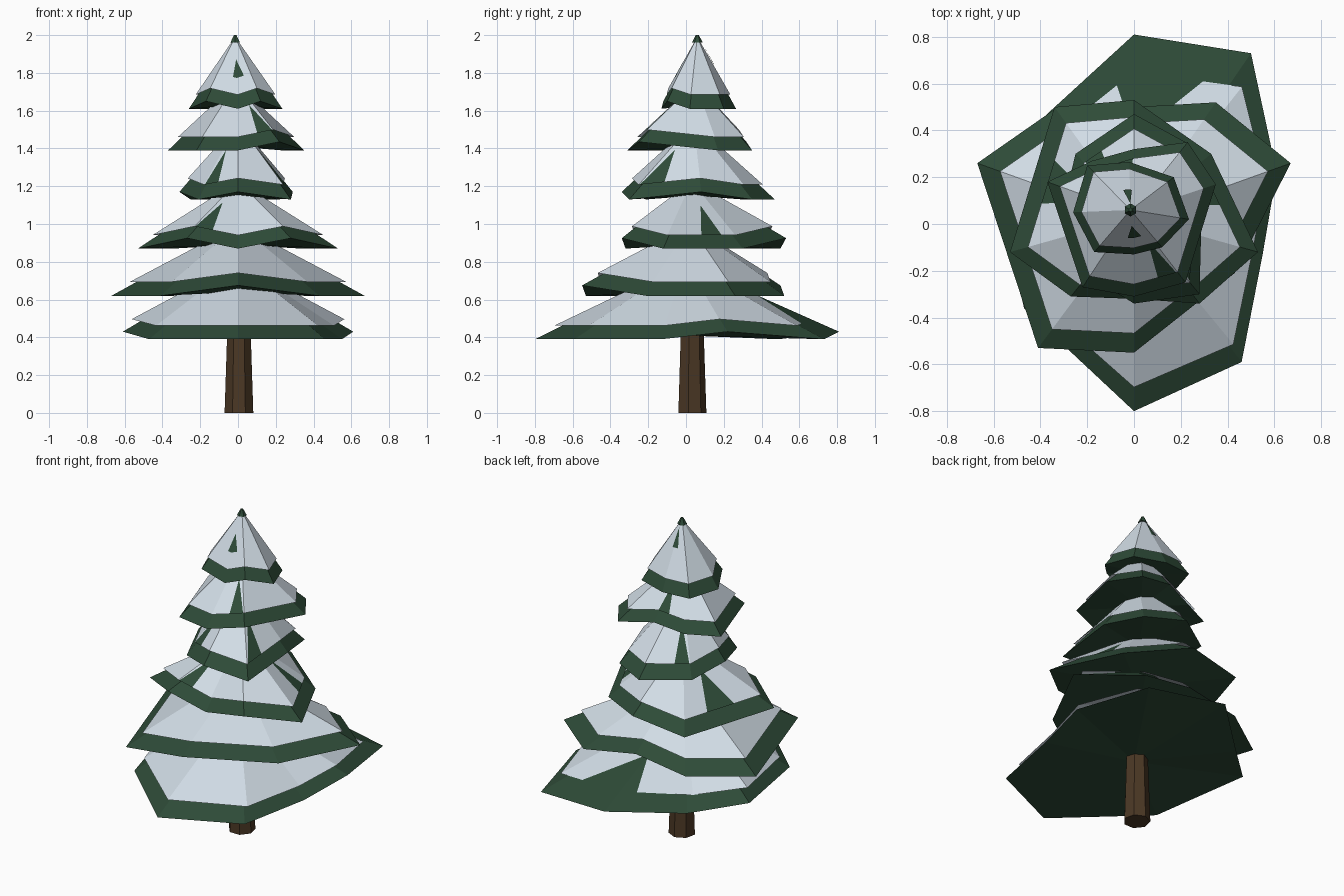
import bpy, bmesh
from mathutils import Vector

if "Cube" in bpy.data.objects:
    bpy.data.objects.remove(bpy.data.objects["Cube"])


def material(name, rgb):
    m = bpy.data.materials.new(name)
    m.diffuse_color = (*rgb, 1)
    m.use_nodes = True
    m.node_tree.nodes["Principled BSDF"].inputs["Base Color"].default_value = m.diffuse_color
    return m


GREEN = material("pine_green", (0.027, 0.070, 0.039))
SNOW = material("snow_white", (0.64, 0.72, 0.79))
BARK = material("bark_brown", (0.070, 0.039, 0.018))


def make_object(name, bm, mats):
    me = bpy.data.meshes.new(name)
    bm.to_mesh(me)
    bm.free()
    for m in mats:
        me.materials.append(m)
    ob = bpy.data.objects.new(name, me)
    bpy.context.collection.objects.link(ob)
    return ob


def branch_cone(name, rim, apex, base_z):
    """Closed faceted cone over an uneven rim."""
    bm = bmesh.new()
    top = bm.verts.new(apex)
    low = bm.verts.new((apex.x, apex.y, base_z + 0.02))
    ring = [bm.verts.new(p) for p in rim]
    for i, a in enumerate(ring):
        b = ring[(i + 1) % len(ring)]
        bm.faces.new((top, a, b))
        bm.faces.new((low, b, a))
    make_object(name, bm, [GREEN])


def snow_cap(name, rim, apex, spikes):
    """Thin snow sheet; spikes maps a sector to the green wedge's span on its edge."""
    bm = bmesh.new()
    top = bm.verts.new(apex)
    ring = [bm.verts.new(p) for p in rim]
    for i, a in enumerate(ring):
        b = ring[(i + 1) % len(ring)]
        if i in spikes:
            s, e = spikes[i]
            p, q = (bm.verts.new(a.co.lerp(b.co, t)) for t in (s, e))
            tip = bm.verts.new(apex.lerp(a.co.lerp(b.co, (s + e) / 2), 0.45))
            bm.faces.new((top, a, p, tip))
            bm.faces.new((top, tip, q, b))
            bm.faces.new((tip, p, q)).material_index = 1
        else:
            bm.faces.new((top, a, b))
    make_object(name, bm, [SNOW, GREEN])


def tier(n, z, apex, raised, rise, spikes, outline, widen=(1, 1, 1), lift=0.02):
    """Branch cone plus its snow; widen scales the snow sideways, front and back."""
    apex = Vector(apex)
    rim = [Vector((x, y, z + (rise if i in raised else 0)))
           for i, (x, y) in enumerate(outline)]
    branch_cone(f"branch_tier_{n}", rim, apex, z)
    snow = []
    for p in rim:
        q = apex.lerp(p, 0.855)
        q.x *= widen[0]
        q.y *= widen[1] if q.y < 0 else widen[2]
        q.z += lift
        snow.append(q)
    top = apex + Vector((0, 0, 0.006))
    snow_cap(f"snow_tier_{n}", snow, top, spikes)
    return top, snow


def frustum(name, centre, r0, r1, z0, z1, sides, mat):
    bm = bmesh.new()
    bmesh.ops.create_cone(bm, cap_ends=True, segments=sides,
                          radius1=r0, radius2=r1, depth=z1 - z0)
    bmesh.ops.translate(bm, verts=bm.verts, vec=(*centre, (z0 + z1) / 2))
    make_object(name, bm, [mat])


# Tiers from the bottom; outlines run counter-clockwise from +x
tier(1, 0.39, (0, 0.00, 0.79), {0, 2, 4}, 0.04, {},
     [(0.61, 0.22), (0.50, 0.73), (0, 0.81), (-0.35, 0.49), (-0.61, 0.24),
      (-0.47, -0.36), (0, -0.80), (0.46, -0.59), (0.55, -0.13)],
     widen=(1.08, 1.02, 0.94), lift=0.014)
tier(2, 0.62, (0, 0.02, 0.99), {2, 6}, 0.055, {},
     [(0.67, 0.26), (0.35, 0.52), (0, 0.50), (-0.34, 0.49),
      (-0.67, 0.26), (-0.41, -0.53), (0, -0.55), (0.43, -0.21)])
tier(3, 0.87, (0, 0.03, 1.22), {2, 5, 7}, 0.055,
     {0: (0.5, 0.8), 3: (0.3, 0.65), 5: (0.02, 0.42)},
     [(0.53, -0.12), (0.33, 0.30), (0, 0.53), (-0.34, 0.50),
      (-0.53, -0.12), (-0.27, -0.31), (0, -0.32), (0.28, -0.34)])
tier(4, 1.13, (0, 0.04, 1.53), {0, 4, 6}, 0.04,
     {2: (0.65, 0.98), 5: (0.02, 0.42), 7: (0.02, 0.42)},
     [(0.29, 0.08), (0.22, 0.35), (0, 0.47), (-0.25, 0.30),
      (-0.31, 0.05), (-0.21, -0.21), (0, -0.34), (0.28, -0.30)])
tier(5, 1.39, (-0.01, 0.05, 1.74), {2, 7}, 0.045,
     {2: (0.02, 0.42), 6: (0.55, 0.97)},
     [(0.35, 0.17), (0.23, 0.35), (0, 0.32), (-0.18, 0.27),
      (-0.37, 0.18), (-0.22, -0.27), (0, -0.31), (0.22, -0.25)])
top, snow = tier(6, 1.61, (-0.015, 0.06, 1.985), {5, 7}, 0.04, {},
                 [(0.235, 0.02), (0.17, 0.20), (-0.02, 0.265), (-0.20, 0.25),
                  (-0.26, 0.05), (-0.17, -0.12), (0, -0.13), (0.12, -0.10)])

# Small branch patches lying on the top snow, front and back
for name, i, t0, t1, left, right in (("front_branch_patch", 6, 0.40, 0.72, 0.2, 0.5),
                                     ("back_branch_patch", 2, 0.14, 0.48, 0.1, 0.4)):
    out = Vector((0, -0.004 if i == 6 else 0.004, 0.003))
    bm = bmesh.new()
    tip, mid, pl, pr = (bm.verts.new(top.lerp(p, t) + out) for p, t in (
        (snow[i], t0), (snow[i], t1),
        (snow[i].lerp(snow[i - 1], left), t1), (snow[i].lerp(snow[i + 1], right), t1)))
    bm.faces.new((tip, pl, mid))
    bm.faces.new((tip, mid, pr))
    make_object(name, bm, [GREEN])

# Bare tip and trunk
frustum("tree_tip", (-0.015, 0.06), 0.028, 0.008, 1.962, 2.0, 6, GREEN)
frustum("trunk", (0.005, 0.03), 0.078, 0.058, 0.0, 0.60, 7, BARK)
